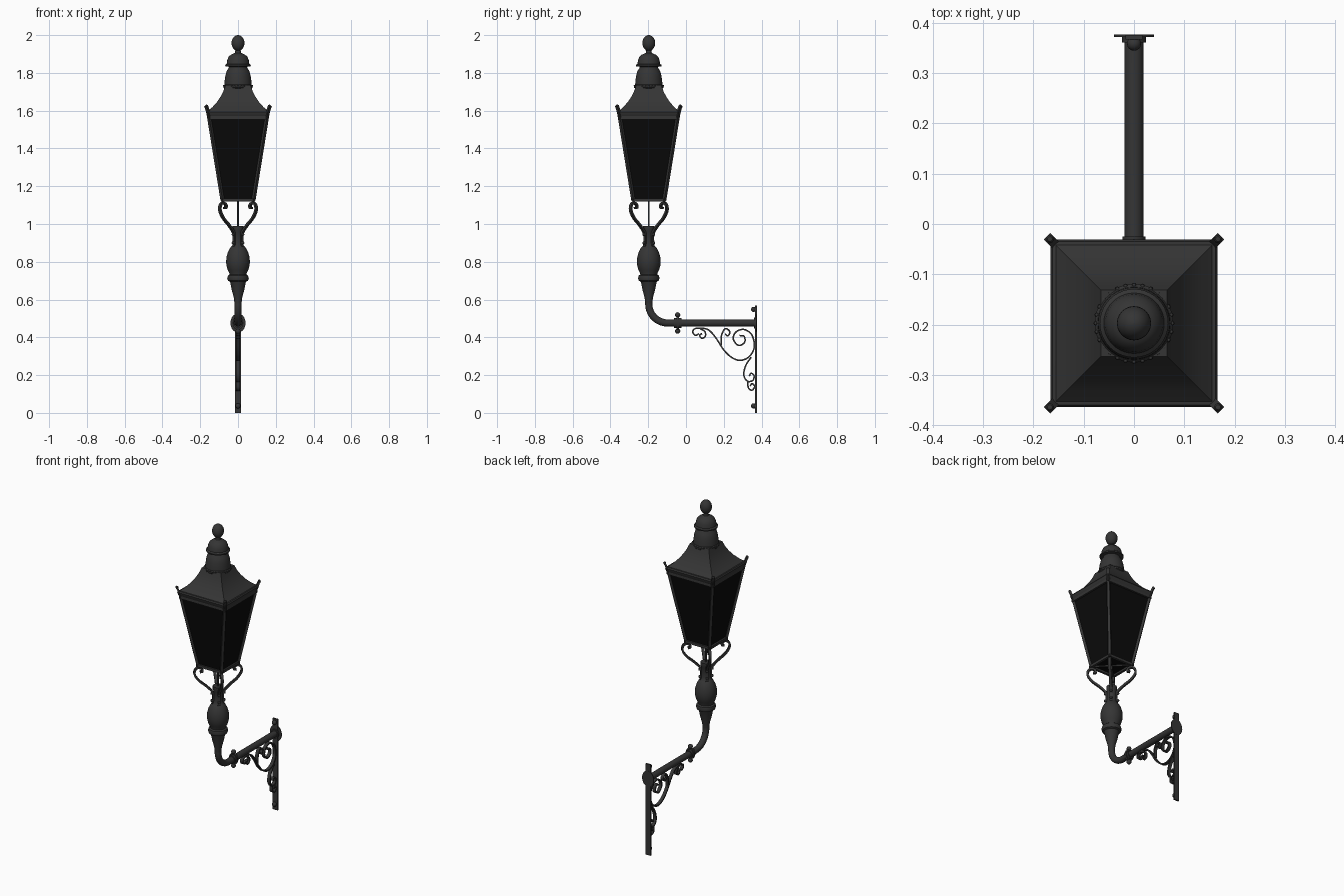
import bpy, bmesh, math
from mathutils import Vector, Matrix

if "Cube" in bpy.data.objects:
    bpy.data.objects.remove(bpy.data.objects["Cube"])

def material(name, rgb):
    m = bpy.data.materials.new(name)
    m.diffuse_color = (*rgb, 1)
    m.use_nodes = True
    m.node_tree.nodes["Principled BSDF"].inputs["Base Color"].default_value = m.diffuse_color
    return m

IRON = material("black iron", (0.035, 0.035, 0.035))
GLASS = material("dark glass", (0.003, 0.003, 0.003))
AXIS = Vector((0, -0.197, 0))      # lantern centre line
Z = Vector((0, 0, 1))
R2 = math.sqrt(2)
DIAG = [(sx, sy) for sx in (-1, 1) for sy in (-1, 1)]

def finish(bm, name, mat=IRON, angle=35):
    bmesh.ops.recalc_face_normals(bm, faces=bm.faces)
    me = bpy.data.meshes.new(name)
    bm.to_mesh(me)
    bm.free()
    me.materials.append(mat)
    me.shade_smooth()
    me.set_sharp_from_angle(angle=math.radians(angle))
    ob = bpy.data.objects.new(name, me)
    bpy.context.collection.objects.link(ob)
    return ob

def skin(bm, rings):
    """Join rings of points into a closed tube."""
    vs = [[bm.verts.new(p) for p in r] for r in rings]
    n = len(vs[0])
    for a, b in zip(vs, vs[1:]):
        for i in range(n):
            j = (i + 1) % n
            bm.faces.new((a[i], a[j], b[j], b[i]))
    bm.faces.new(vs[0])
    bm.faces.new(vs[-1])

def lathe(name, profile, segs=32, turn=0, mat=IRON, centre=AXIS, angle=35):
    """Spin a (radius, z) profile about a vertical axis."""
    bm = bmesh.new()
    skin(bm, [[centre + Vector((r * math.cos(turn + math.tau * i / segs),
                                r * math.sin(turn + math.tau * i / segs), z))
               for i in range(segs)] for r, z in profile])
    return finish(bm, name, mat, angle)

def square(name, profile, mat=IRON):
    """Four-sided lathe; radius is the half width."""
    return lathe(name, [(r * R2, z) for r, z in profile], 4, math.pi / 4, mat)

def smooth(pts, steps=6):
    """Catmull-Rom through the points."""
    p = [Vector(q) for q in pts]
    p = [2 * p[0] - p[1]] + p + [2 * p[-1] - p[-2]]
    out = []
    for a, b, c, d in zip(p, p[1:], p[2:], p[3:]):
        for k in range(steps):
            t = k / steps
            out.append(0.5 * (2 * b + (c - a) * t + (2 * a - 5 * b + 4 * c - d) * t * t
                              + (3 * b - a - 3 * c + d) * t ** 3))
    return out + [p[-2]]

def sweep(name, pts, origin, direction, section):
    """Sweep a section along (distance, z) points in a vertical plane."""
    u = Vector(direction).normalized()
    side = u.cross(Z)
    pts = [Vector(p) for p in pts]
    rings = []
    for i, p in enumerate(pts):
        t = (pts[min(i + 1, len(pts) - 1)] - pts[max(i - 1, 0)]).normalized()
        nrm = u * -t.y + Z * t.x
        rings.append([origin + u * p.x + Z * p.y + nrm * a + side * b for a, b in section])
    bm = bmesh.new()
    skin(bm, rings)
    return finish(bm, name)

def flat(thick, width):
    a, b = thick / 2, width / 2
    return [(-a, -b), (a, -b), (a, b), (-a, b)]

def tube(r, n=20):
    return [(r * math.cos(math.tau * i / n), r * math.sin(math.tau * i / n)) for i in range(n)]

def balls(name, places, r, segs=16):
    bm = bmesh.new()
    for p in places:
        bmesh.ops.create_uvsphere(bm, u_segments=segs, v_segments=segs // 2, radius=r,
                                  matrix=Matrix.Translation(p))
    return finish(bm, name)

def disc(name, y0, y1, rx, rz, z=0.476):
    """Oval plate facing along y."""
    bm = bmesh.new()
    skin(bm, [[(rx * math.cos(math.tau * i / 32), y, z + rz * math.sin(math.tau * i / 32))
               for i in range(32)] for y in (y0, y1)])
    return finish(bm, name)

# Wall mount
bm = bmesh.new()
bmesh.ops.create_cube(bm, size=1, matrix=Matrix.Translation((0, 0.371, 0.284))
                      @ Matrix.Diagonal((0.034, 0.009, 0.568, 1)))
finish(bm, "wall_strip")
disc("wall_plate", 0.371, 0.376, 0.04, 0.05)
disc("wall_plate_step", 0.36, 0.372, 0.024, 0.028)
balls("wall_bolts", [(0, 0.358, 0.548), (0, 0.358, 0.037)], 0.014)

# Horizontal arm bending up to the post
bend = [(-0.097 - 0.1 * math.sin(a), 0.576 - 0.1 * math.cos(a))
        for a in [math.pi / 2 * k / 14 for k in range(15)]]
sweep("bracket_pipe", [(0.37, 0.476)] + bend + [(-0.197, 0.64)], Vector(), (0, 1, 0), tube(0.019))
disc("pipe_collar", -0.063, -0.025, 0.023, 0.026)
disc("pipe_collar_flange", -0.05, -0.038, 0.028, 0.036)
balls("collar_knobs", [(0, -0.044, 0.519), (0, -0.044, 0.433)], 0.014)

# Wall scrollwork
scrolls = {
    "main_scroll": [(.068, .42), (.05, .41), (.036, .43), (.055, .448), (.114, .442), (.156, .40),
                    (.198, .336), (.241, .294), (.288, .278), (.336, .299), (.362, .352),
                    (.347, .415), (.304, .442), (.262, .426), (.251, .389), (.278, .357),
                    (.31, .373), (.308, .405), (.283, .41)],
    "front_curl": [(.075, .446), (.1, .43), (.102, .405), (.084, .395), (.072, .41), (.085, .42)],
    "middle_curl": [(.186, .36), (.188, .41), (.208, .446), (.232, .43), (.222, .408), (.207, .418)],
    "lower_scroll": [(.345, .295), (.316, .25), (.306, .2), (.325, .168), (.354, .172),
                     (.36, .198), (.344, .21), (.335, .195)],
    "bottom_curl": [(.328, .168), (.33, .133), (.35, .12), (.363, .14), (.35, .155), (.34, .143)],
}
for name, pts in scrolls.items():
    sweep(name, smooth(pts), Vector(), (0, 1, 0), flat(0.008, 0.02))

# Turned post
lathe("post", [(.019, .58), (.022, .61), (.033, .65), (.041, .69), (.043, .695), (.053, .70),
               (.057, .713), (.053, .727), (.045, .733), (.046, .74), (.055, .757), (.061, .78),
               (.063, .80), (.061, .825), (.054, .85), (.044, .87), (.036, .88), (.031, .885),
               (.027, .90), (.027, .96), (.03, .965), (.03, .99)])
lathe("gas_rod", [(.005, .98), (.005, 1.13)], 12)

# Four curled arms carrying the lantern, with their bolts
arm = [(.024, .88), (.024, .945), (.045, .99), (.077, 1.03), (.095, 1.07), (.093, 1.1),
       (.08, 1.112), (.066, 1.103), (.064, 1.088), (.074, 1.084)]
for sx, sy in DIAG:
    sweep("lantern_arm", smooth([(d * R2 if d > .03 else .029, z) for d, z in arm]),
          AXIS, (sx, sy, 0), flat(0.012, 0.016))
balls("arm_bolts", [AXIS + Vector((sx * .026, sy * .026, z)) for sx, sy in DIAG for z in (.90, .945)],
      0.008, 10)

# Lantern glass and frame
square("glass", [(.079, 1.132), (.151, 1.565)], GLASS)
edges = [("bottom_rail", .083, 1.128, .016), ("top_rail", .153, 1.565, .022)]
for name, half, z, size in edges:
    for dx, dy in ((1, 0), (-1, 0), (0, 1), (0, -1)):
        sweep(name, [(-half - .006, z), (half + .006, z)], AXIS + Vector((dx, dy, 0)) * half,
              (-dy, dx, 0), flat(size, .014))
for sx, sy in DIAG:
    sweep("corner_post", [(.082 * R2, 1.125), (.154 * R2, 1.57)], AXIS, (sx, sy, 0), flat(.014, .016))
    sweep("floor_bar", [(0, 1.126), (.082 * R2, 1.126)], AXIS, (sx, sy, 0), flat(.008, .01))

# Roof with upturned corners
square("eaves", [(.153, 1.565), (.161, 1.572), (.166, 1.592), (.162, 1.60), (.15, 1.602)])
square("roof", [(.16, 1.597), (.135, 1.619), (.112, 1.645), (.093, 1.673), (.079, 1.70), (.066, 1.735)])
for sx, sy in DIAG:
    sweep("corner_ear", smooth([(.153 * R2, 1.565), (.158 * R2, 1.59), (.164 * R2, 1.612),
                                (.169 * R2, 1.626)]), AXIS, (sx, sy, 0), flat(.012, .018))
balls("ear_tips", [AXIS + Vector((sx * .167, sy * .167, 1.624)) for sx, sy in DIAG], .0085, 10)

# Round chimney cap and finial
lathe("chimney_lower", [(.07, 1.715), (.078, 1.722), (.078, 1.731), (.072, 1.738), (.071, 1.755),
                        (.067, 1.785), (.06, 1.81), (.05, 1.825), (.045, 1.842)], 40)
balls("chimney_beads", [AXIS + Vector((.076 * math.cos(math.tau * i / 28),
                                       .076 * math.sin(math.tau * i / 28), 1.732))
                        for i in range(28)], .0045, 8)
lathe("chimney_upper", [(.045, 1.832), (.067, 1.834), (.068, 1.842), (.06, 1.848), (.057, 1.868),
                        (.05, 1.885), (.038, 1.896), (.028, 1.90), (.016, 1.906), (.014, 1.918),
                        (.02, 1.922)], 40)
lathe("finial", [(max(.001, .034 * math.sin(math.pi * k / 14)), 1.958 - .042 * math.cos(math.pi * k / 14))
                 for k in range(15)], 24)
